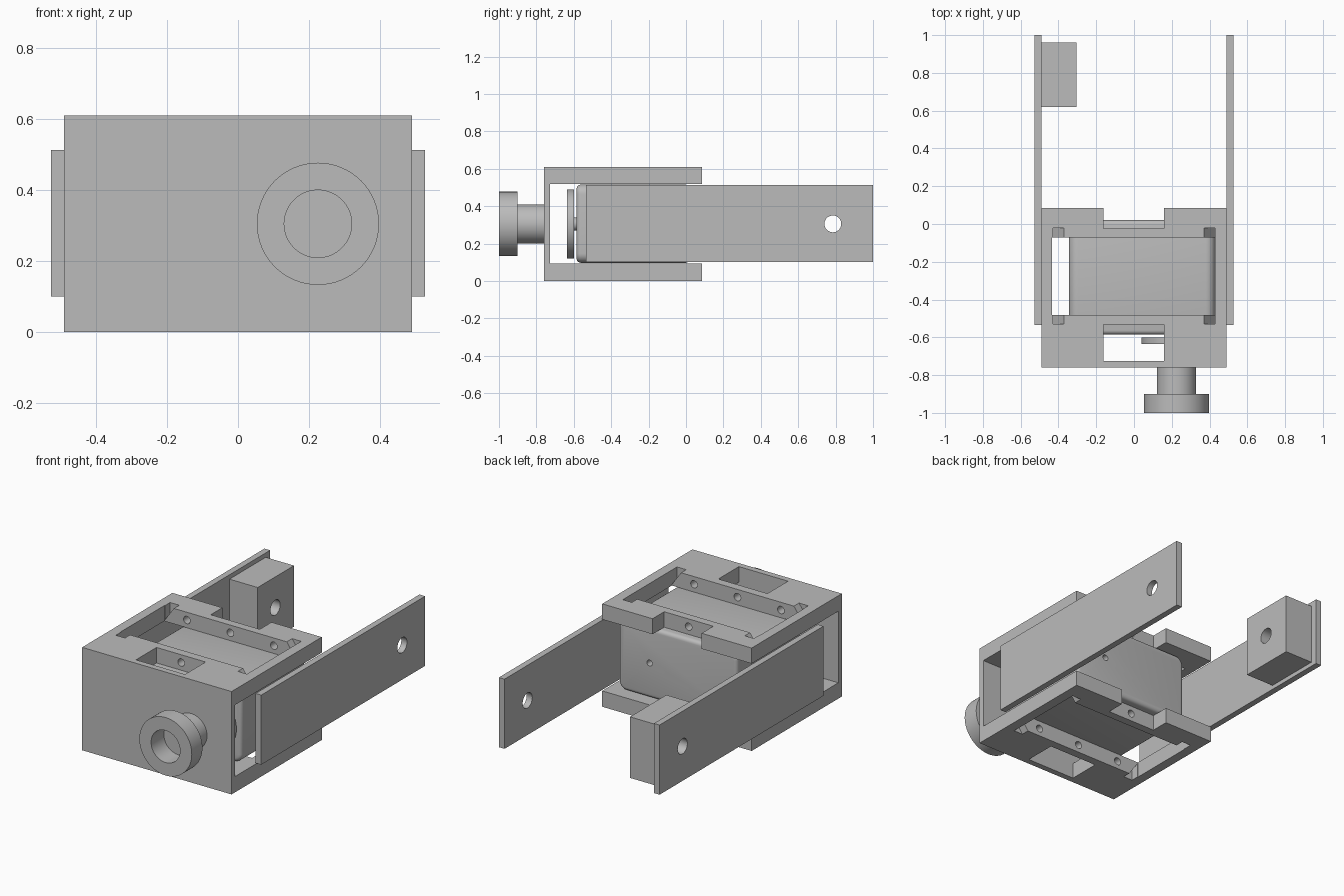
import bpy, bmesh, math
from mathutils import Matrix, Vector

if "Cube" in bpy.data.objects:
    bpy.data.objects.remove(bpy.data.objects["Cube"], do_unlink=True)

grey = bpy.data.materials.new("plain grey")
grey.use_nodes = True
GREY = (0.5, 0.5, 0.5, 1)
grey.diffuse_color = GREY
grey.node_tree.nodes["Principled BSDF"].inputs["Base Color"].default_value = GREY

HEIGHT = 0.61
MID = HEIGHT / 2
AXIS_X = 0.225


def finish(name, bm):
    bmesh.ops.recalc_face_normals(bm, faces=bm.faces)
    mesh = bpy.data.meshes.new(name)
    bm.to_mesh(mesh)
    bm.free()
    mesh.materials.append(grey)
    ob = bpy.data.objects.new(name, mesh)
    bpy.context.collection.objects.link(ob)
    return ob


def box(name, xs, ys, zs, side_round=0):
    bm = bmesh.new()
    bmesh.ops.create_cube(bm, size=1)
    spans = (xs, ys, zs)
    for v in bm.verts:
        v.co = Vector([s[0] if c < 0 else s[1] for c, s in zip(v.co, spans)])
    if side_round:
        edges = [e for e in bm.edges if abs(e.verts[0].co.y - e.verts[1].co.y) > 0.01]
        bmesh.ops.bevel(bm, geom=edges, offset=side_round, segments=6,
                        affect='EDGES', profile=0.5)
    return finish(name, bm)


def rod(name, start, end, radius, axis='Y', sides=64):
    """Cylinder between two points that lie along one axis."""
    a, b = Vector(start), Vector(end)
    turn = Matrix.Rotation(math.pi / 2, 4, 'X' if axis == 'Y' else 'Y')
    bm = bmesh.new()
    bmesh.ops.create_cone(bm, cap_ends=True, segments=sides, radius1=radius,
                          radius2=radius, depth=(b - a).length,
                          matrix=Matrix.Translation((a + b) / 2) @ turn)
    return finish(name, bm)


def wedge(name, profile, y0, y1):
    bm = bmesh.new()
    face = bm.faces.new([bm.verts.new((x, y0, z)) for x, z in profile])
    new = bmesh.ops.extrude_face_region(bm, geom=[face])["geom"]
    moved = [g for g in new if isinstance(g, bmesh.types.BMVert)]
    bmesh.ops.translate(bm, verts=moved, vec=(0, y1 - y0, 0))
    return finish(name, bm)


def apply_modifiers(ob):
    deps = bpy.context.evaluated_depsgraph_get()
    mesh = bpy.data.meshes.new_from_object(ob.evaluated_get(deps))
    ob.modifiers.clear()
    ob.data = mesh


def boolean(ob, tools, operation='DIFFERENCE'):
    for tool in tools:
        tool.hide_render = True
        mod = ob.modifiers.new("cut", 'BOOLEAN')
        mod.operation, mod.object, mod.solver = operation, tool, 'EXACT'
        apply_modifiers(ob)
        bpy.data.objects.remove(tool, do_unlink=True)


def smooth(ob):
    bpy.ops.object.select_all(action='DESELECT')
    ob.select_set(True)
    bpy.context.view_layer.objects.active = ob
    bpy.ops.object.shade_smooth_by_angle(angle=math.radians(35))


# Channel frame: front wall with matching top and bottom plates
frame = box("channel_frame", (-0.49, 0.49), (-0.76, 0.085), (0, HEIGHT))
tall = (-0.1, 0.8)
cutters = [
    box("channel_cut", (-0.6, 0.6), (-0.727, 0.2), (0.094, 0.518)),
    box("window_cut", (-0.433, 0.43), (-0.482, -0.072), tall),
    box("front_slot_cut", (-0.162, 0.16), (-0.724, -0.532), tall),
    box("back_notch_cut", (-0.162, 0.16), (-0.024, 0.2), tall),
]
# Sloped pockets at the window corners
slope = [(0.342, 0.65), (0.43, 0.65), (0.43, 0.525)]
for sx in (1, -1):
    for top in (True, False):
        profile = [(sx * x, z if top else HEIGHT - z) for x, z in slope]
        cutters.append(wedge("pocket_cut", profile, -0.53, -0.022))
# Screw holes through the window bars
for z in (0.564, 0.047):
    for x in (-0.285, 0, 0.285):
        cutters.append(rod("screw_cut", (x, -0.56, z), (x, -0.44, z), 0.022, sides=24))
        cutters.append(rod("screw_cut", (x, -0.11, z), (x, 0.01, z), 0.022, sides=24))
boolean(frame, cutters)
smooth(frame)

# Rounded inner body with a small centre hole at the back
body = box("inner_body", (-0.345, 0.43), (-0.585, 0.02), (0.097, 0.515), side_round=0.05)
bevel = body.modifiers.new("soft_rim", 'BEVEL')
bevel.width, bevel.segments = 0.022, 4
bevel.limit_method, bevel.angle_limit = 'ANGLE', math.radians(40)
apply_modifiers(body)
boolean(body, [rod("centre_cut", (AXIS_X, -0.04, MID), (AXIS_X, 0.1, MID), 0.018, sides=24)])
smooth(body)

# Drive shaft and disc inside the channel
smooth(rod("drive_shaft", (AXIS_X, -0.61, MID), (AXIS_X, -0.57, MID), 0.035, sides=32))
smooth(rod("drive_disc", (AXIS_X, -0.635, MID), (AXIS_X, -0.6, MID), 0.185))

# Hollow flanged knob on the front
knob = rod("front_knob", (AXIS_X, -1, MID), (AXIS_X, -0.9, MID), 0.172)
boolean(knob, [rod("stem", (AXIS_X, -0.95, MID), (AXIS_X, -0.755, MID), 0.104)], 'UNION')
boolean(knob, [rod("bore_cut", (AXIS_X, -1.1, MID), (AXIS_X, -0.88, MID), 0.095)])
smooth(knob)

# Side arms with a pivot hole
PIVOT_Y = 0.785
for side, sx in (("left", 1), ("right", -1)):
    xs = sorted((sx * 0.49, sx * 0.527))
    arm = box(side + "_arm", xs, (-0.535, 1), (0.1, 0.513))
    boolean(arm, [rod("pivot_cut", (-1, PIVOT_Y, MID), (1, PIVOT_Y, MID), 0.045, 'X', 32)])
    smooth(arm)

# Pivot block on the inside of the right arm
block = box("pivot_block", (-0.49, -0.305), (0.62, 0.96), (0.125, 0.487))
boolean(block, [rod("pivot_cut", (-1, PIVOT_Y, MID), (1, PIVOT_Y, MID), 0.045, 'X', 32)])
smooth(block)
